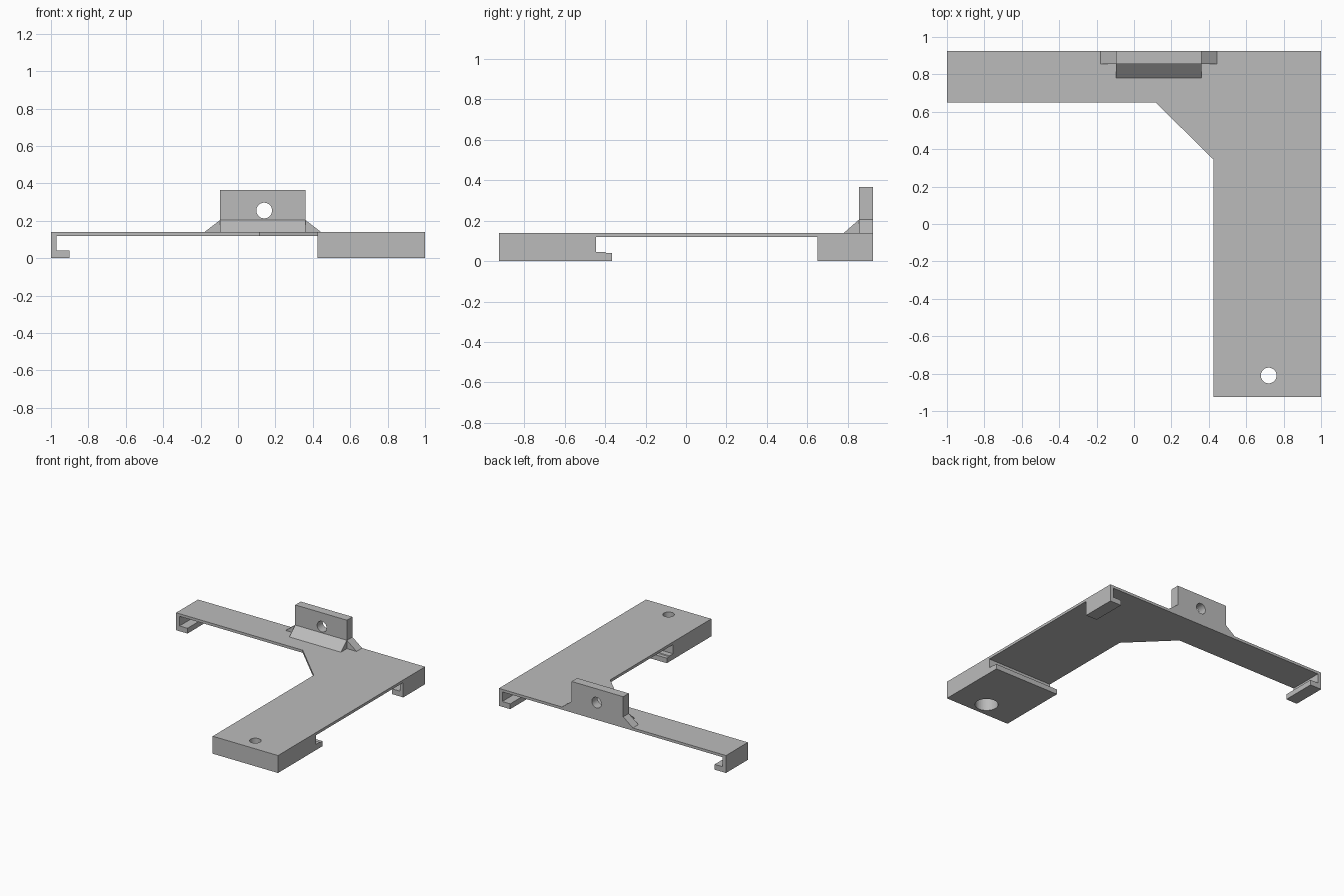
import bpy
import bmesh
from mathutils import Matrix, Vector

cube = bpy.data.objects.get("Cube")
if cube:
    bpy.data.objects.remove(cube, do_unlink=True)

grey = bpy.data.materials.new("plain grey")
grey.use_nodes = True
grey.diffuse_color = (0.5, 0.5, 0.5, 1)
grey.node_tree.nodes["Principled BSDF"].inputs["Base Color"].default_value = (0.5, 0.5, 0.5, 1)

TOP, UNDER = 0.139, 0.118    # deck top and underside
BACK, FRONT = 0.925, -0.925
ARM = 0.65                   # front edge of the narrow arm
INNER = 0.425                # inner edge of the wide arm


def prism(name, profile, axis, start, end):
    """Extrude a 2D profile (remaining axes in x, y, z order) along one axis."""
    bm = bmesh.new()
    verts = []
    for a, b in profile:
        co = [a, b]
        co.insert(axis, start)
        verts.append(bm.verts.new(co))
    face = bm.faces.new(verts)
    new = bmesh.ops.extrude_face_region(bm, geom=[face])["geom"]
    shift = Vector((0, 0, 0))
    shift[axis] = end - start
    bmesh.ops.translate(bm, vec=shift, verts=[v for v in new if isinstance(v, bmesh.types.BMVert)])
    bmesh.ops.recalc_face_normals(bm, faces=bm.faces)
    return finish(name, bm)


def finish(name, bm):
    mesh = bpy.data.meshes.new(name)
    bm.to_mesh(mesh)
    bm.free()
    mesh.materials.append(grey)
    obj = bpy.data.objects.new(name, mesh)
    bpy.context.collection.objects.link(obj)
    return obj


def drill(target, name, centre, radius, depth, axis="Z"):
    """Cut a round hole with a hidden cylinder."""
    bm = bmesh.new()
    turn = Matrix.Rotation(1.5707963, 4, "X") if axis == "Y" else Matrix()
    bmesh.ops.create_cone(bm, cap_ends=True, segments=48, radius1=radius, radius2=radius,
                          depth=depth, matrix=Matrix.Translation(centre) @ turn)
    cutter = finish(name, bm)
    cutter.hide_render = True
    cutter.hide_set(True)
    cutter.display_type = "WIRE"
    cut = target.modifiers.new(name, "BOOLEAN")
    cut.operation = "DIFFERENCE"
    cut.solver = "EXACT"
    cut.object = cutter


# L-shaped deck with a chamfered inner corner
deck = prism("deck", [(-1, BACK), (1, BACK), (1, FRONT), (INNER, FRONT),
                      (INNER, 0.345), (0.115, ARM), (-1, ARM)], 2, UNDER, TOP)

# Solid front foot with a lip that faces backward
foot = prism("front_foot", [(FRONT, 0), (-0.365, 0), (-0.365, 0.04), (-0.395, 0.04),
                            (-0.4, 0.045), (-0.445, 0.045), (-0.445, UNDER),
                            (FRONT, UNDER)], 0, INNER, 1)

# Screw hole through the deck, wider inside the foot
drill(deck, "deck_hole_cutter", (0.72, -0.81, 0.12), 0.042, 0.2)
drill(foot, "foot_hole_cutter", (0.72, -0.81, 0.12), 0.042, 0.4)
drill(foot, "foot_counterbore_cutter", (0.72, -0.81, 0), 0.084, 0.2)

# Matching side hooks, lips facing inward
for side, name in ((-1, "right_hook"), (1, "left_hook")):
    hook = [(1, 0), (0.9, 0), (0.9, 0.042), (0.97, 0.042), (0.97, UNDER), (1, UNDER)]
    prism(name, [(side * x, z) for x, z in hook], 1, ARM, BACK)

# Upright mounting tab with sloped side gussets and a screw hole
tab = prism("mounting_tab", [(-0.18, TOP), (-0.095, 0.205), (-0.095, 0.365), (0.36, 0.365),
                             (0.36, 0.205), (0.445, TOP)], 1, 0.855, BACK)
drill(tab, "tab_hole_cutter", (0.14, 0.89, 0.255), 0.042, 0.3, "Y")

# Sloped brace along the front of the tab
prism("tab_brace", [(0.78, TOP), (0.855, TOP), (0.855, 0.205)], 0, -0.095, 0.36)
